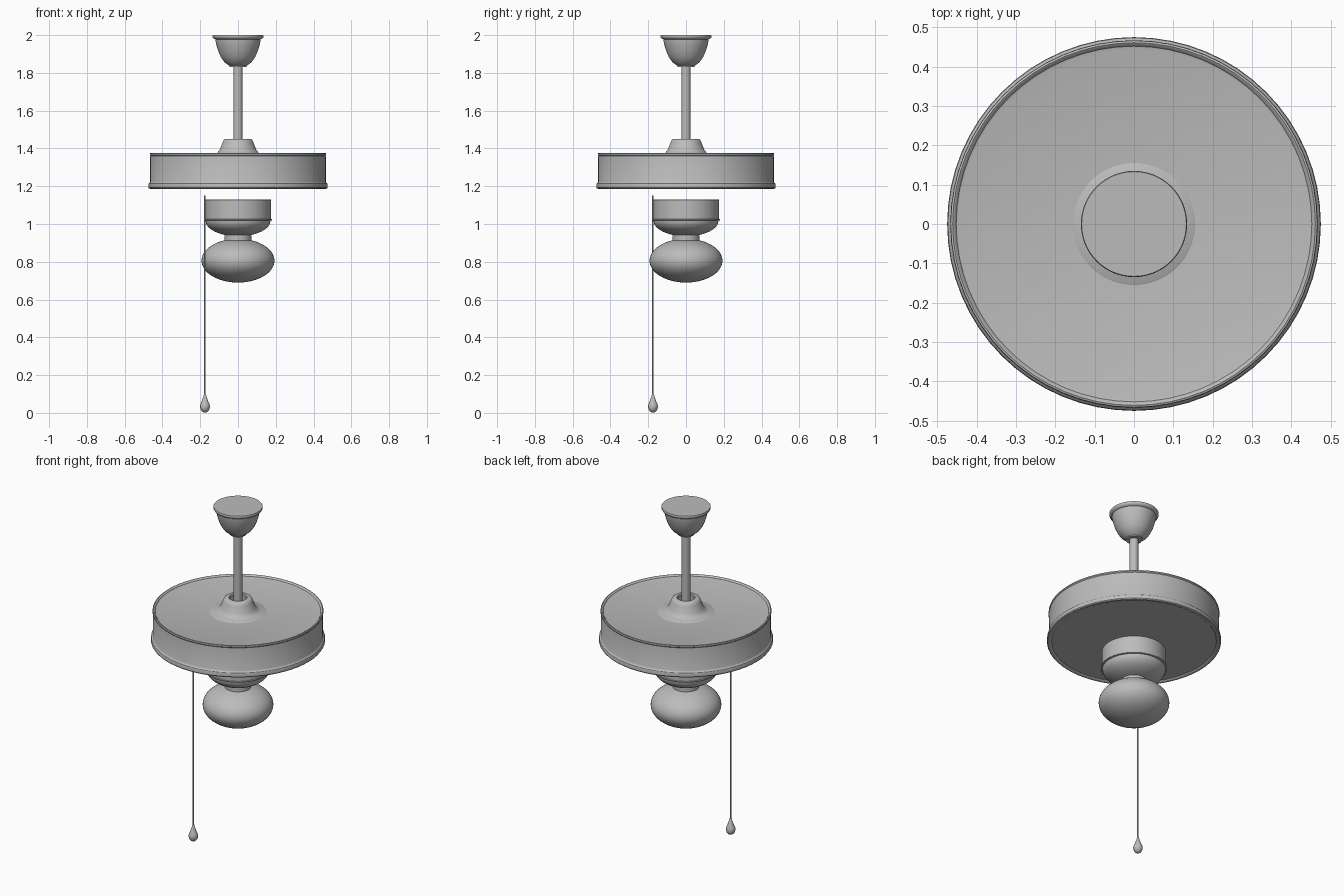
import bpy, bmesh, math
from mathutils import Matrix, Vector

cube = bpy.data.objects.get("Cube")
if cube:
    bpy.data.objects.remove(cube, do_unlink=True)

grey = bpy.data.materials.new("plain grey")
grey.use_nodes = True
colour = (0.5, 0.5, 0.5, 1)
grey.diffuse_color = colour
grey.node_tree.nodes["Principled BSDF"].inputs["Base Color"].default_value = colour


def lathe(name, profile, centre=(0, 0), sides=64, angle=35):
    """Turn a (radius, height) profile around a vertical axis."""
    bm = bmesh.new()
    verts = [bm.verts.new((r, 0, z)) for r, z in profile]
    edges = [bm.edges.new(pair) for pair in zip(verts, verts[1:])]
    bmesh.ops.spin(bm, geom=verts + edges, cent=(0, 0, 0), axis=(0, 0, 1),
                   angle=math.tau, steps=sides, use_merge=True)
    bmesh.ops.remove_doubles(bm, verts=bm.verts, dist=0.0001)
    bmesh.ops.recalc_face_normals(bm, faces=bm.faces)
    mesh = bpy.data.meshes.new(name)
    bm.to_mesh(mesh)
    bm.free()
    mesh.materials.append(grey)
    obj = bpy.data.objects.new(name, mesh)
    obj.location = (*centre, 0)
    bpy.context.collection.objects.link(obj)
    bpy.ops.object.select_all(action="DESELECT")
    obj.select_set(True)
    bpy.context.view_layer.objects.active = obj
    bpy.ops.object.shade_smooth_by_angle(angle=math.radians(angle))
    return obj


def arc(radius, height, z, start, end, steps):
    """Points on an ellipse about the axis, angles in degrees above level."""
    turns = [math.radians(start + (end - start) * i / steps) for i in range(steps + 1)]
    return [(radius * math.cos(t), z + height * math.sin(t)) for t in turns]


# Ceiling canopy: rolled rim over a bell
lathe("ceiling_canopy", [(0, 2), (0.133, 2), (0.135, 1.996), (0.134, 1.988),
      (0.128, 1.981), (0.12, 1.978), (0.119, 1.968), (0.114, 1.945), (0.104, 1.913),
      (0.09, 1.882), (0.072, 1.857), (0.052, 1.842), (0.046, 1.838),
      (0.046, 1.832), (0, 1.832)])

# Hanging rod
lathe("hanging_rod", [(0, 1.84), (0.024, 1.84), (0.024, 1.37), (0, 1.37)], sides=32)

# Hollow collar that flares into the drum
lathe("rod_collar", [(0.045, 1.375), (0.045, 1.447), (0.05, 1.451), (0.067, 1.451),
      (0.076, 1.445), (0.082, 1.43), (0.096, 1.395), (0.108, 1.378), (0.124, 1.37),
      (0.15, 1.368), (0.16, 1.362)])

# Motor drum with a raised top rim and a lip round the bottom
lathe("motor_drum", [(0, 1.365), (0.445, 1.365), (0.452, 1.367), (0.456, 1.373),
      (0.461, 1.376), (0.466, 1.374), (0.467, 1.366), (0.464, 1.361), (0.465, 1.355),
      (0.465, 1.225), (0.468, 1.219), (0.473, 1.215), (0.475, 1.207), (0.475, 1.192),
      (0.471, 1.187), (0.46, 1.186), (0.453, 1.189), (0.45, 1.193), (0, 1.193)])

# Lamp fitter: straight cup, seam and bowl
lathe("lamp_cup", [(0, 1.13), (0.173, 1.13), (0.176, 1.126), (0.176, 1.026),
      (0.181, 1.025), (0.181, 1.02), (0.172, 1.018)]
      + arc(0.172, 0.083, 1.018, -8, -66, 10) + [(0.07, 0.936), (0, 0.936)])
lathe("lamp_neck", [(0, 0.94), (0.072, 0.94), (0.072, 0.9), (0, 0.9)])

# Flattened lamp globe
lathe("lamp_globe", arc(0.193, 0.116, 0.806, 90, -90, 32))

# Pull cord and its teardrop weight
corner = (-0.175, -0.175)
lathe("pull_cord", [(0, 1.15), (0.004, 1.15), (0.004, 0.09), (0, 0.09)],
      corner, sides=12)
lathe("pull_weight", [(0, 0.102), (0.005, 0.1), (0.009, 0.085), (0.016, 0.065),
      (0.023, 0.048)] + arc(0.026, 0.032, 0.034, 10, -90, 10), corner, sides=32, angle=50)
